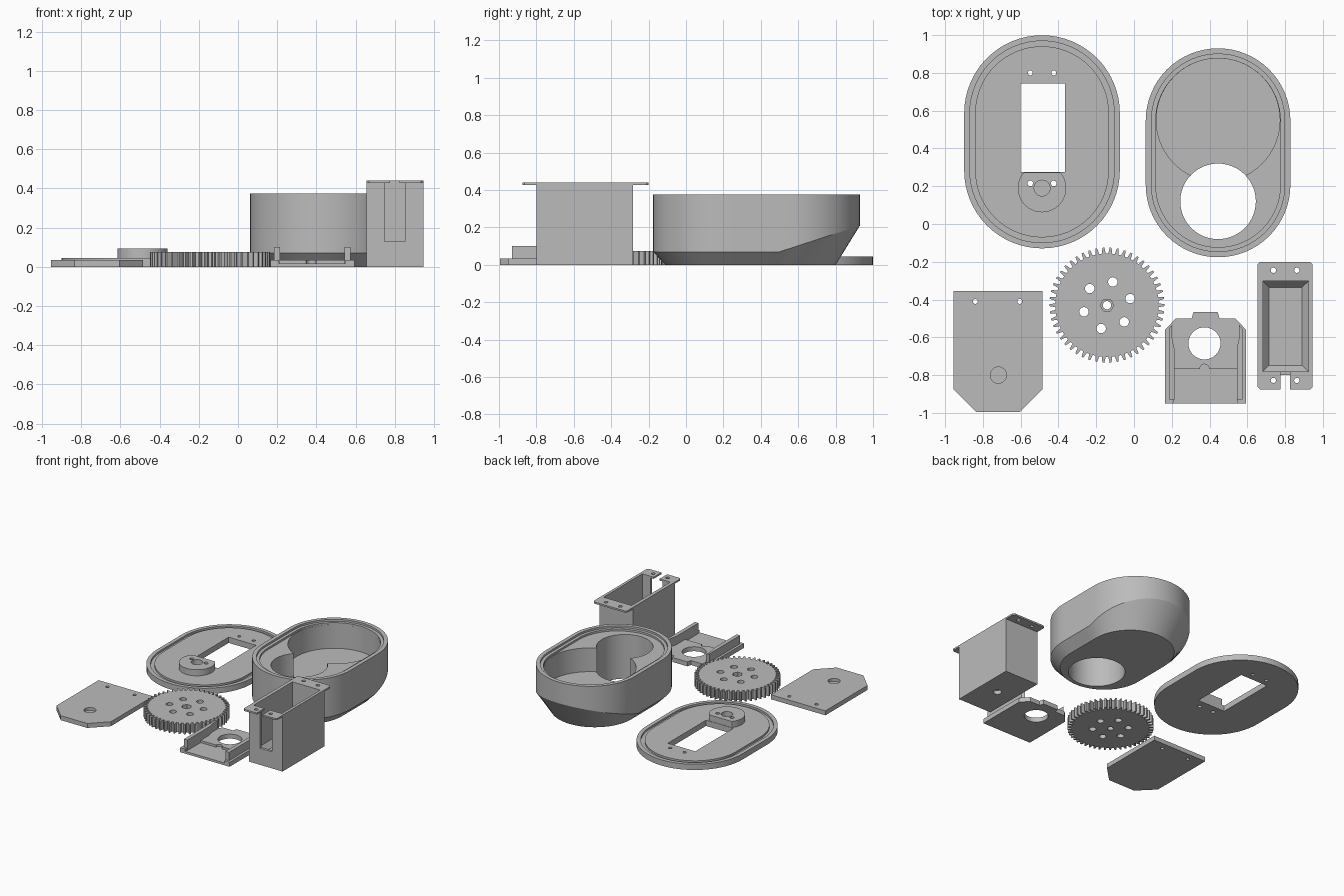
import bpy, bmesh, math

if "Cube" in bpy.data.objects:
    bpy.data.objects.remove(bpy.data.objects["Cube"], do_unlink=True)

grey = bpy.data.materials.new("plain_grey")
grey.use_nodes = True
grey.diffuse_color = (0.5, 0.5, 0.5, 1)
grey.node_tree.nodes["Principled BSDF"].inputs["Base Color"].default_value = (0.5, 0.5, 0.5, 1)


# ---- outlines (counter-clockwise lists of x, y) ----
def circle(cx, cy, r, n=48, turn=0.0):
    return [(cx + r * math.cos(turn + math.tau * i / n),
             cy + r * math.sin(turn + math.tau * i / n)) for i in range(n)]


def rect(x0, y0, x1, y1):
    return [(x0, y0), (x1, y0), (x1, y1), (x0, y1)]


def stadium(cx, y_front, y_back, r, n=32, side=7):
    """Two half circles centred at y_front and y_back, with divided straight sides."""
    span = y_back - y_front
    pts = [(cx + r * math.cos(math.pi * i / n), y_back + r * math.sin(math.pi * i / n))
           for i in range(n + 1)]
    pts += [(cx - r, y_back - span * i / side) for i in range(1, side)]
    pts += [(cx - r * math.cos(math.pi * i / n), y_front - r * math.sin(math.pi * i / n))
            for i in range(n + 1)]
    pts += [(cx + r, y_front + span * i / side) for i in range(1, side)]
    return pts


# ---- solids ----
def loft(name, *rings):
    """Capped solid through (outline, height) rings; height may be a function of y."""
    bm = bmesh.new()
    loops = []
    for pts, z in rings:
        loops.append([bm.verts.new((x, y, z(y) if callable(z) else z)) for x, y in pts])
    for a, b in zip(loops, loops[1:]):
        for i in range(len(a)):
            j = (i + 1) % len(a)
            bm.faces.new((a[i], a[j], b[j], b[i]))
    bm.faces.new(loops[0][::-1])
    bm.faces.new(loops[-1])
    bmesh.ops.recalc_face_normals(bm, faces=bm.faces)
    mesh = bpy.data.meshes.new(name)
    bm.to_mesh(mesh)
    bm.free()
    mesh.materials.append(grey)
    obj = bpy.data.objects.new(name, mesh)
    bpy.context.collection.objects.link(obj)
    return obj


def prism(name, pts, z0, z1):
    return loft(name, (pts, z0), (pts, z1))


def activate(obj):
    bpy.ops.object.select_all(action="DESELECT")
    obj.select_set(True)
    bpy.context.view_layer.objects.active = obj


def combine(obj, tool, operation="DIFFERENCE"):
    activate(obj)
    mod = obj.modifiers.new("combine", "BOOLEAN")
    mod.operation = operation
    mod.solver = "EXACT"
    mod.object = tool
    bpy.ops.object.modifier_apply(modifier=mod.name)
    bpy.data.objects.remove(tool, do_unlink=True)


def cut(obj, pts, z0=-0.1, z1=1.0):
    combine(obj, prism("cutter", pts, z0, z1))


def finish(obj):
    activate(obj)
    bpy.ops.object.shade_smooth_by_angle(angle=math.radians(28))


# ---- oval lid with a groove, window and pivot boss ----
def lid_ring(inset):
    return stadium(-0.487, 0.283, 0.587, 0.412 - inset)


lid = loft("oval_lid", (lid_ring(0), 0), (lid_ring(0), 0.045),
           (lid_ring(0.03), 0.045), (lid_ring(0.03), 0.03),
           (lid_ring(0.058), 0.03), (lid_ring(0.058), 0.045))
boss_outline = [(x, min(y, 0.272)) for x, y in circle(-0.487, 0.19, 0.128, 64, 0.01)]
combine(lid, prism("boss", boss_outline, 0.02, 0.093), "UNION")
cut(lid, rect(-0.602, 0.275, -0.365, 0.745))
for x in (-0.549, -0.425):
    cut(lid, circle(x, 0.80, 0.013, 20))
    cut(lid, circle(x, 0.215, 0.015, 20))
cut(lid, circle(-0.487, 0.19, 0.042, 32), 0.05)
finish(lid)


# ---- oval housing with tapered underside, round pocket and through hole ----
def housing_ring(inset):
    return stadium(0.445, 0.207, 0.547, 0.383 - inset)


def taper_height(y):
    return 0.07 + 0.14 * max(0, y - 0.5) / 0.43


housing = loft("oval_housing", (stadium(0.445, 0.203, 0.487, 0.313), 0),
               (housing_ring(0), taper_height), (housing_ring(0), 0.375),
               (housing_ring(0.03), 0.375), (housing_ring(0.03), 0.36),
               (housing_ring(0.053), 0.36), (housing_ring(0.053), 0.345))
cut(housing, circle(0.445, 0.55, 0.327, 72), 0.16)
cut(housing, circle(0.445, 0.12, 0.2, 64))
finish(housing)

# ---- spur gear ----
gx, gy, teeth = -0.143, -0.43, 50
gear_outline = []
for t in range(teeth):
    for part, r in ((-0.30, 0.274), (-0.13, 0.305), (0.13, 0.305), (0.30, 0.274)):
        a = math.tau * (t + part) / teeth
        gear_outline.append((gx + r * math.cos(a), gy + r * math.sin(a)))
gear = prism("spur_gear", gear_outline, 0, 0.075)
for k in range(6):
    a = math.radians(16 + 60 * k)
    cut(gear, circle(gx + 0.127 * math.cos(a), gy + 0.127 * math.sin(a), 0.025, 24))
cut(gear, circle(gx, gy, 0.022, 24))
cut(gear, circle(gx, gy, 0.036, 6), 0.045)
finish(gear)

# ---- flat cover plate with clipped corners ----
plate = prism("cover_plate", [(-0.955, -0.355), (-0.955, -0.875), (-0.835, -0.995),
                              (-0.605, -0.995), (-0.485, -0.875), (-0.485, -0.355)], 0, 0.035)
for x in (-0.84, -0.605):
    cut(plate, circle(x, -0.41, 0.013, 20))
cut(plate, circle(-0.718, -0.80, 0.043, 32), 0.012)
finish(plate)

# ---- sliding bracket with side rails ----
mid = 0.379
half = [(0.214, -0.95), (0.214, -0.56), (0.158, -0.5), (0.074, -0.5), (0.064, -0.467)]
bracket_outline = [(mid + x, y) for x, y in half] + [(mid - x, y) for x, y in half[::-1]]
bracket = prism("sliding_bracket", bracket_outline, 0, 0.035)
cut(bracket, rect(mid - 0.17, -1, mid + 0.17, -0.767), 0.018)
cut(bracket, circle(mid - 0.006, -0.767, 0.025, 24), 0.018)
cut(bracket, circle(mid - 0.006, -0.632, 0.085, 48))
for s in (-1, 1):
    rail = [(mid + s * x, y) for x, y in
            ((0.195, -0.93), (0.195, -0.555), (0.178, -0.535), (0.178, -0.6), (0.165, -0.66), (0.165, -0.93))]
    combine(bracket, prism("rail", rail, 0.01, 0.1), "UNION")
finish(bracket)

# ---- tall flanged holder ----
cx = 0.8
holder = prism("flanged_holder", rect(0.655, -0.80, 0.945, -0.283), 0, 0.43)
corner = 0.012
flange = [(0.655 + corner, -0.875), (0.945 - corner, -0.875), (0.945, -0.875 + corner),
          (0.945, -0.2 - corner), (0.945 - corner, -0.2), (0.655 + corner, -0.2),
          (0.655, -0.2 - corner), (0.655, -0.875 + corner)]
combine(holder, prism("flange", flange, 0.427, 0.44), "UNION")
opening = rect(0.682, -0.78, 0.923, -0.303)
combine(holder, loft("cavity", (rect(0.715, -0.748, 0.89, -0.335), 0.05),
                     (opening, 0.09), (opening, 0.6)))
cut(holder, rect(cx - 0.052, -0.82, cx + 0.052, -0.76), 0.13, 0.427)
cut(holder, rect(cx - 0.025, -0.9, cx + 0.025, -0.76), 0.4)
for x in (0.738, 0.862):
    for y in (-0.245, -0.828):
        cut(holder, circle(x, y, 0.014, 20), 0.4)
cut(holder, circle(cx, -0.55, 0.03, 24), -0.1, 0.03)
finish(holder)
